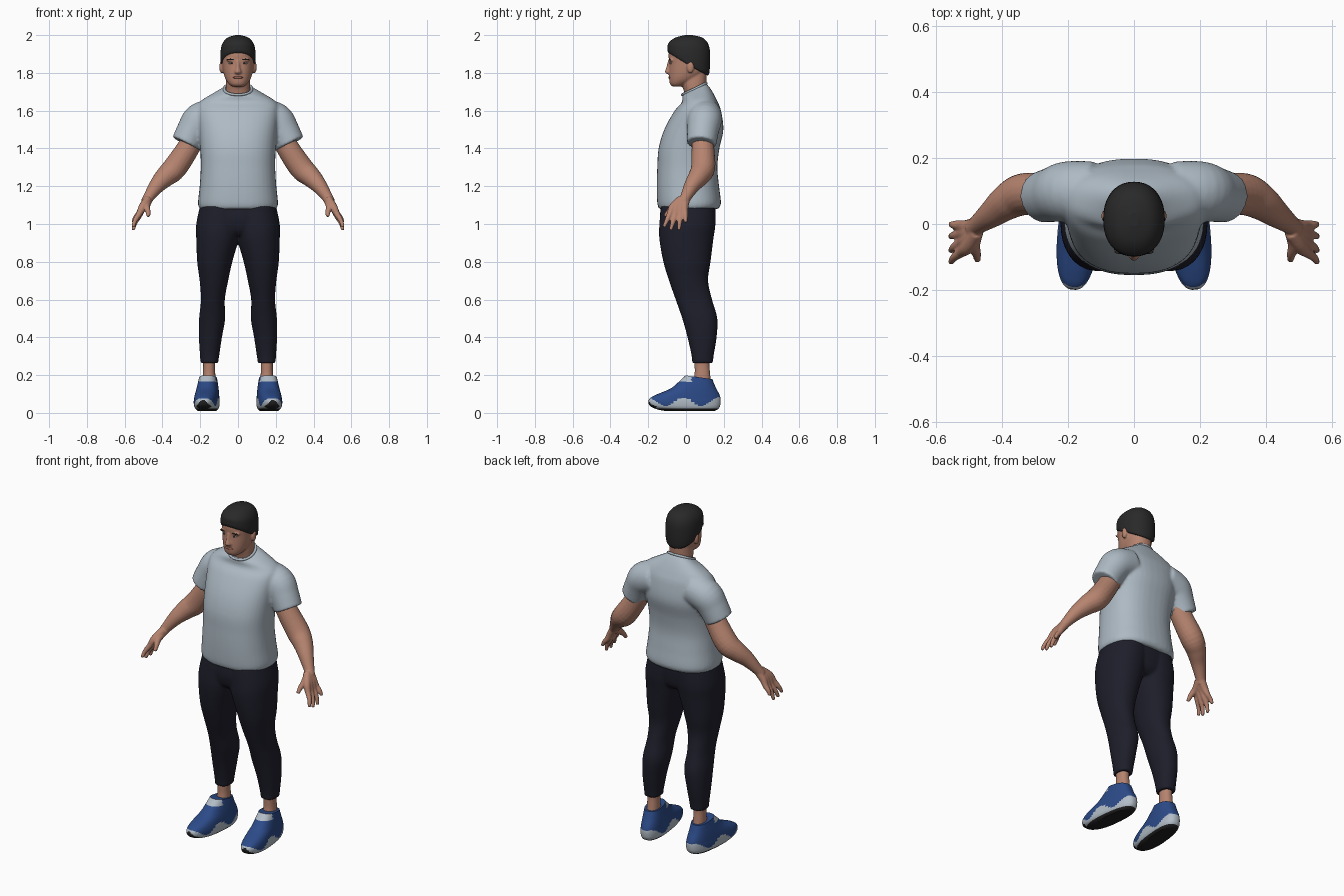
import bpy, bmesh, math
from mathutils import Vector, Matrix

if "Cube" in bpy.data.objects:
    bpy.data.objects.remove(bpy.data.objects["Cube"])


def material(name, r, g, b):
    m = bpy.data.materials.new(name)
    m.use_nodes = True
    m.diffuse_color = (r, g, b, 1)
    node = next(n for n in m.node_tree.nodes if n.type == 'BSDF_PRINCIPLED')
    node.inputs["Base Color"].default_value = (r, g, b, 1)
    node.inputs["Roughness"].default_value = 0.8
    return m


SKIN = material("warm skin", 0.47, 0.23, 0.16)
LIP = material("lip brown", 0.33, 0.13, 0.1)
HAIR = material("black hair", 0.022, 0.022, 0.022)
SHIRT = material("pale grey cotton", 0.42, 0.49, 0.55)
PANTS = material("dark navy cloth", 0.013, 0.013, 0.024)
BLUE = material("shoe blue", 0.025, 0.07, 0.25)
PALE = material("shoe light grey", 0.45, 0.51, 0.57)
SOLE = material("sole black", 0.015, 0.015, 0.015)
EYE = material("eye white", 0.5, 0.45, 0.42)


def spline(rows, steps=5):
    """Smoothly resample rows of numbers."""
    out = []
    for i in range(len(rows) - 1):
        quad = (rows[max(i - 1, 0)], rows[i], rows[i + 1], rows[min(i + 2, len(rows) - 1)])
        for k in range(steps):
            t = k / steps
            out.append([b + t * ((c - a) + t * ((2 * a - 5 * b + 4 * c - d) + t * (3 * (b - c) + d - a))) / 2
                        for a, b, c, d in zip(*quad)])
    return out + [list(rows[-1])]


def bridge(bm, rings):
    """Join rings of points into a closed skin."""
    rings = [[bm.verts.new(p) for p in ring] for ring in rings]
    n = len(rings[0])
    for a, b in zip(rings, rings[1:]):
        for i in range(n):
            j = (i + 1) % n
            bm.faces.new((a[i], a[j], b[j], b[i]))
    bm.faces.new(rings[0])
    bm.faces.new(rings[-1])


def oval(row, power=2.2, n=40):
    """Level outline: height, x range, y range, slope towards the back."""
    z, x0, x1, y0, y1, slope = row
    pts = []
    for i in range(n):
        t = math.tau * i / n + math.pi / 2
        c, s = math.cos(t), math.sin(t)
        x = math.copysign(abs(c) ** (2 / power), c) * (x1 - x0) / 2
        y = math.copysign(abs(s) ** (2 / power), s) * (y1 - y0) / 2
        pts.append(Vector((x + (x0 + x1) / 2, y + (y0 + y1) / 2, z + slope * y)))
    return pts


def loft(bm, rows, power=2.2, n=40, steps=5):
    rows = [tuple(r) + (0,) * (6 - len(r)) for r in rows]
    bridge(bm, [oval(r, power, n) for r in spline(rows, steps)])


def centred(rows):
    """Rows of height, half width, y range and slope, centred on x."""
    return [(r[0], -r[1], r[1]) + tuple(r[2:]) for r in rows]


def tube(bm, path, n=20, steps=5):
    """Round limb along points with a radius each."""
    pts = spline(path, steps)
    rings = []
    for i, p in enumerate(pts):
        way = Vector(pts[min(i + 1, len(pts) - 1)][:3]) - Vector(pts[max(i - 1, 0)][:3])
        turn = way.to_track_quat('Z', 'Y')
        rings.append([Vector(p[:3]) + turn @ Vector((p[3] * math.cos(a), p[3] * math.sin(a), 0))
                      for a in (math.tau * k / n for k in range(n))])
    bridge(bm, rings)


def ball(bm, place, size):
    m = Matrix.Translation(place) @ Matrix.Diagonal((*size, 1))
    bmesh.ops.create_uvsphere(bm, u_segments=20, v_segments=12, radius=1, matrix=m)


def mirror(bm):
    """Add a copy on the other side."""
    new = bmesh.ops.duplicate(bm, geom=bm.verts[:] + bm.edges[:] + bm.faces[:])["geom"]
    for v in new:
        if isinstance(v, bmesh.types.BMVert):
            v.co.x = -v.co.x


def finish(name, bm, *mats, voxel=0, relax=4):
    bmesh.ops.recalc_face_normals(bm, faces=bm.faces)
    for f in bm.faces:
        f.smooth = len(f.verts) < 5
    mesh = bpy.data.meshes.new(name)
    bm.to_mesh(mesh)
    bm.free()
    for m in mats:
        mesh.materials.append(m)
    ob = bpy.data.objects.new(name, mesh)
    bpy.context.scene.collection.objects.link(ob)
    if voxel:  # fuse overlapping parts into one skin
        fuse = ob.modifiers.new("fuse", 'REMESH')
        fuse.mode = 'VOXEL'
        fuse.voxel_size = voxel
        fuse.use_smooth_shade = True
        soft = ob.modifiers.new("soften", 'SMOOTH')
        soft.factor = 0.5
        soft.iterations = relax


# Shirt: sleeves and torso fused
bm = bmesh.new()
tube(bm, [(.12, .1, 1.575, .09), (.2, .098, 1.55, .092), (.24, .09, 1.495, .084), (.277, .082, 1.425, .078)], 32)
mirror(bm)
loft(bm, centred([(1.08, .203, -.143, .17), (1.11, .212, -.152, .185), (1.2, .203, -.155, .175),
                  (1.3, .197, -.152, .166), (1.4, .2, -.145, .177), (1.5, .208, -.115, .198),
                  (1.6, .215, -.06, .185), (1.648, .2, -.022, .165, .05),
                  (1.688, .135, -.02, .138, .2), (1.715, .073, -.02, .107, .48)]), 2.4)
finish("shirt", bm, SHIRT, voxel=.008, relax=5)

# Collar rib
bm = bmesh.new()
rib = oval((1.715, -.073, .073, -.02, .107, .48), 2.2)
tube(bm, [(*p, .007) for p in rib + rib[:1]], 10, 1)
finish("collar", bm, SHIRT)

# Trousers: two legs fused with the hips
bm = bmesh.new()
loft(bm, [(.263, .105, .198, .032, .143), (.3, .1, .201, .03, .146), (.4, .085, .207, .008, .162),
          (.5, .068, .206, -.02, .166), (.6, .07, .196, -.055, .138), (.7, .052, .203, -.09, .117),
          (.8, .03, .216, -.12, .13), (.92, -.004, .221, -.141, .145), (1, -.02, .221, -.141, .156),
          (1.1, -.03, .2, -.132, .155)])
mirror(bm)
loft(bm, centred([(.94, .1, -.1, .11), (.97, .17, -.125, .14), (1.03, .2, -.138, .152), (1.1, .2, -.132, .155)]))
finish("trousers", bm, PANTS, voxel=.008)

# Arms with hands: each finger starts at the wrist
bm = bmesh.new()
tube(bm, [(.21, .09, 1.5, .056), (.265, .09, 1.4, .06), (.335, .09, 1.297, .064), (.385, .066, 1.25, .055),
          (.43, .031, 1.202, .042), (.474, -.002, 1.14, .029), (.488, -.014, 1.115, .027)])
knuckles = [(-.086, 1.052), (-.058, 1.044), (-.03, 1.046), (-.004, 1.056)]
tips = [(-.117, .984), (-.082, .968), (-.038, .968), (-.001, 1.008)]
for (ky, kz), (ty, tz) in zip(knuckles, tips):
    tube(bm, [(.478, ky * .3, 1.13, .023), (.505, ky * .75 - .005, 1.09, .021), (.524, ky, kz, .016),
              (.545, (ky + ty) / 2, (kz + tz) / 2, .0125), (.555, ty, tz, .009)], 14)
tube(bm, [(.475, -.015, 1.125, .022), (.485, -.06, 1.095, .02), (.477, -.09, 1.068, .014),
          (.474, -.11, 1.04, .01)], 14)
mirror(bm)
finish("arms", bm, SKIN, voxel=.005, relax=3)

# Ankles
bm = bmesh.new()
loft(bm, [(.13, .115, .19, .03, .135), (.2, .12, .186, .045, .128), (.25, .122, .184, .046, .124),
          (.3, .12, .186, .045, .126)])
mirror(bm)
finish("ankles", bm, SKIN)

# Head, nose and neck fused
bm = bmesh.new()
loft(bm, centred([(1.728, .03, -.072, -.02), (1.74, .047, -.084, .01), (1.765, .065, -.089, .06),
                  (1.8, .077, -.09, .1), (1.85, .084, -.089, .114), (1.9, .086, -.092, .118),
                  (1.95, .075, -.08, .108), (1.985, .045, -.045, .075), (1.992, .02, -.01, .04)]))
loft(bm, centred([(1.793, .01, -.096, -.07), (1.803, .019, -.111, -.06), (1.83, .012, -.104, -.06),
                  (1.865, .01, -.095, -.06)]))
loft(bm, centred([(1.64, .064, 0, .095), (1.7, .064, -.01, .1), (1.75, .063, -.025, .108),
                  (1.82, .06, -.03, .11)]))
for s in (-1, 1):
    ball(bm, (s * .087, .024, 1.83), (.012, .019, .032))
    ball(bm, (s * .037, -.077, 1.868), (.026, .014, .008))
finish("head", bm, SKIN, voxel=.005, relax=3)

# Short hair cap, lower at the back
bm = bmesh.new()
loft(bm, centred([(1.84, .08, -.07, .1, -.55), (1.851, .091, -.095, .121, -.55), (1.9, .093, -.098, .128, -.3),
                  (1.95, .085, -.092, .122, -.08), (1.985, .058, -.06, .09), (2, .014, -.006, .034)]))
finish("hair", bm, HAIR)

# Face details
bm = bmesh.new()
ball(bm, (0, -.0865, 1.776), (.026, .007, .007))
finish("lips", bm, LIP)
for name, mat, place, size in (
        ("eyes", EYE, (.035, -.079, 1.851), (.014, .006, .005)),
        ("pupils", HAIR, (.034, -.083, 1.851), (.005, .004, .005)),
        ("eyebrows", HAIR, (.038, -.085, 1.871), (.021, .006, .004))):
    bm = bmesh.new()
    ball(bm, place, size)
    mirror(bm)
    finish(name, bm, mat)

# Trainers, coloured by height and position
bm = bmesh.new()
loft(bm, centred([(.01, .045, -.11, .15), (.018, .054, -.15, .168), (.034, .062, -.188, .18),
                  (.058, .064, -.2, .184), (.08, .062, -.188, .183), (.1, .06, -.15, .176),
                  (.13, .056, -.08, .16), (.16, .051, -.035, .15, -.08), (.188, .046, -.002, .14, -.14)]),
     2.5, 72, 6)
bmesh.ops.recalc_face_normals(bm, faces=bm.faces)
for f in bm.faces:
    c = f.calc_center_median()
    toe = c.y < -.16 and abs(c.x) < .038 and c.z < .075 - abs(c.x)
    if c.z < .022 or toe:
        f.material_index = 2
    elif c.z < .06 + .022 * math.cos(33 * (c.y + .02)) or (c.z > .165 and c.y < .025):
        f.material_index = 1
bmesh.ops.transform(bm, verts=bm.verts, matrix=Matrix.Translation((.165, 0, 0)) @ Matrix.Rotation(.1, 4, 'Z'))
mirror(bm)
finish("shoes", bm, BLUE, PALE, SOLE)
